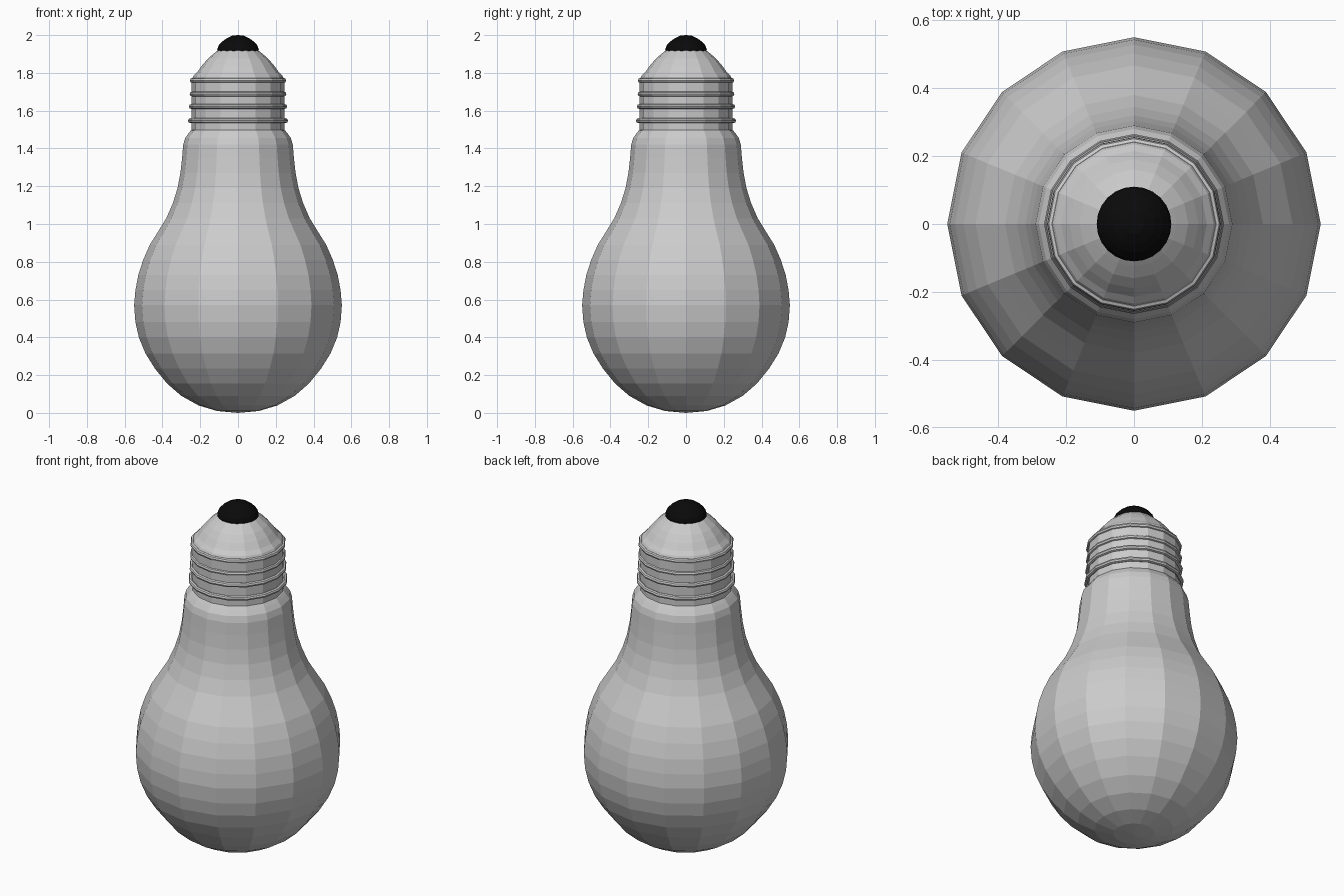
import bpy, bmesh, math

if "Cube" in bpy.data.objects:
    bpy.data.objects.remove(bpy.data.objects["Cube"])


def material(name, value):
    m = bpy.data.materials.new(name)
    m.diffuse_color = (value, value, value, 1)
    m.use_nodes = True
    m.node_tree.nodes["Principled BSDF"].inputs["Base Color"].default_value = m.diffuse_color
    return m


grey = material("light_grey", 0.6)
black = material("black", 0.003)


def lathe(name, profile, sides, mat, closed=False):
    """Spin (radius, height) points around z; a zero radius makes a pole."""
    bm = bmesh.new()
    rings = []
    for r, z in profile:
        n = 1 if r == 0 else sides
        rings.append([bm.verts.new((r * math.cos(math.tau * i / sides),
                                    r * math.sin(math.tau * i / sides), z))
                      for i in range(n)])
    pairs = list(zip(rings, rings[1:]))
    if closed:
        pairs.append((rings[-1], rings[0]))
    for a, b in pairs:
        for i in range(sides):
            j = (i + 1) % sides
            quad = [a[i % len(a)], a[j % len(a)], b[j % len(b)], b[i % len(b)]]
            bm.faces.new(list(dict.fromkeys(quad)))
    bmesh.ops.recalc_face_normals(bm, faces=bm.faces)
    mesh = bpy.data.meshes.new(name)
    bm.to_mesh(mesh)
    bm.free()
    mesh.materials.append(mat)
    ob = bpy.data.objects.new(name, mesh)
    bpy.context.collection.objects.link(ob)
    return ob


# Glass bulb, rising from the bottom pole to the rolled shoulder
lathe("glass_bulb", [
    (0, 0), (0.11, 0.01), (0.21, 0.04), (0.30, 0.09), (0.375, 0.155),
    (0.44, 0.235), (0.49, 0.315), (0.525, 0.40), (0.543, 0.48), (0.55, 0.57),
    (0.543, 0.65), (0.528, 0.73), (0.502, 0.81), (0.467, 0.89), (0.423, 0.96),
    (0.38, 1.03), (0.345, 1.11), (0.32, 1.19), (0.305, 1.27), (0.296, 1.35),
    (0.29, 1.42), (0.28, 1.455), (0.262, 1.48), (0.25, 1.495), (0.24, 1.50),
], 16, grey)

# Metal base: straight collar and tapering shoulder
lathe("screw_base", [
    (0.245, 1.49), (0.245, 1.765), (0.235, 1.785), (0.215, 1.805),
    (0.19, 1.84), (0.16, 1.875), (0.125, 1.905), (0.10, 1.925), (0, 1.93),
], 16, grey)

# Thread ridges around the collar
for k, (r, z) in enumerate([(0.265, 1.547), (0.26, 1.622),
                            (0.256, 1.688), (0.255, 1.76)]):
    section = [(r - 0.013 + 0.013 * math.cos(math.tau * i / 8),
                z + 0.013 * math.sin(math.tau * i / 8)) for i in range(8)]
    lathe(f"thread_ridge_{k + 1}", section, 16, grey, closed=True)

# Black contact button on top
lathe("contact_tip", [
    (0, 1.912), (0.108, 1.912), (0.11, 1.925), (0.103, 1.945), (0.085, 1.965),
    (0.062, 1.982), (0.03, 1.997), (0, 2.0),
], 24, black)
